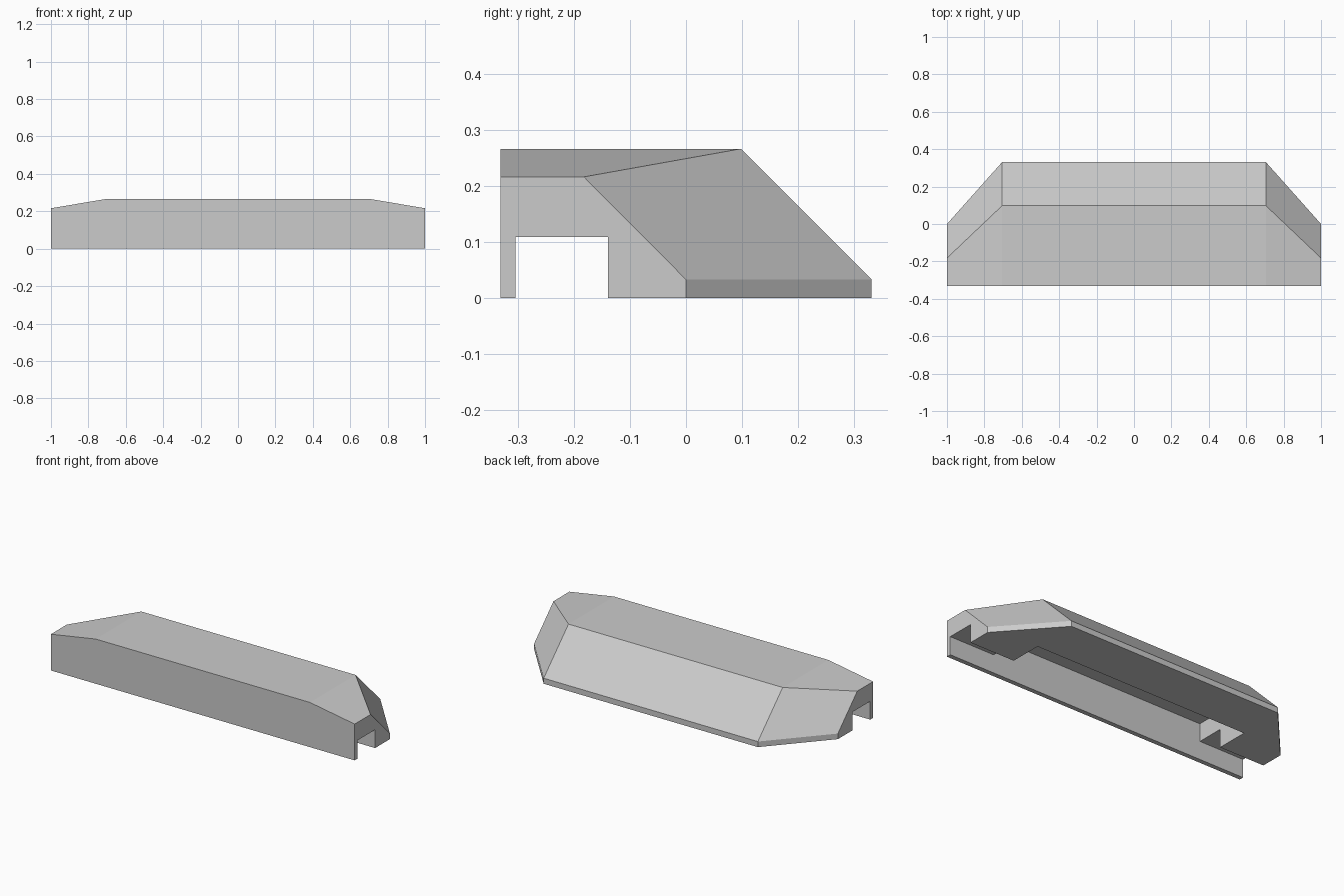
import bpy
import bmesh
from mathutils import Matrix, Vector

cube = bpy.data.objects.get("Cube")
if cube:
    bpy.data.objects.remove(cube, do_unlink=True)

# Single flat colour
grey = bpy.data.materials.new("light_grey")
grey.use_nodes = True
colour = (0.6, 0.6, 0.6, 1)
grey.diffuse_color = colour
grey.node_tree.nodes["Principled BSDF"].inputs["Base Color"].default_value = colour


def add_object(name, bm):
    mesh = bpy.data.meshes.new(name)
    bmesh.ops.recalc_face_normals(bm, faces=bm.faces)
    bm.to_mesh(mesh)
    bm.free()
    mesh.materials.append(grey)
    obj = bpy.data.objects.new(name, mesh)
    bpy.context.collection.objects.link(obj)
    return obj


def loft(name, sections):
    """Skin matching (y, z) profiles placed along x and cap both ends."""
    bm = bmesh.new()
    rings = [[bm.verts.new((x, y, z)) for y, z in prof] for x, prof in sections]
    for a, b in zip(rings, rings[1:]):
        for i in range(len(a)):
            j = (i + 1) % len(a)
            bm.faces.new((a[i], a[j], b[j], b[i]))
    bm.faces.new(rings[0])
    bm.faces.new(rings[-1])
    # Merge the coplanar strips into whole panels
    bmesh.ops.dissolve_limit(bm, angle_limit=0.01, verts=bm.verts, edges=bm.edges)
    return add_object(name, bm)


def cut_box(target, low, high):
    """Subtract a box given by two opposite corners."""
    low, high = Vector(low), Vector(high)
    bm = bmesh.new()
    bmesh.ops.create_cube(bm, size=1, matrix=Matrix.Translation((low + high) / 2)
                          @ Matrix.Diagonal((*(high - low), 1)))
    cutter = add_object("cutter", bm)
    cutter.hide_render = True
    mod = target.modifiers.new("cut", "BOOLEAN")
    mod.operation = "DIFFERENCE"
    mod.solver = "EXACT"
    mod.object = cutter
    bpy.context.view_layer.objects.active = target
    bpy.ops.object.modifier_apply(modifier=mod.name)
    bpy.data.objects.remove(cutter, do_unlink=True)


# Outer shell: flat front, sloped back, tapered ends
FRONT, INNER_FRONT = -0.331, -0.304
end = [(FRONT, 0), (FRONT, 0.216), (-0.182, 0.216), (0, 0.033), (0, 0)]
middle = [(FRONT, 0), (FRONT, 0.266), (0.098, 0.266), (0.331, 0.033), (0.331, 0)]
shell = loft("housing_shell", [(-1, end), (-0.705, middle), (0.705, middle), (1, end)])

# Deep cavity under the middle, then the groove through both ends
cut_box(shell, (-0.705, INNER_FRONT, -0.1), (0.705, 0.055, 0.215))
cut_box(shell, (-1.1, INNER_FRONT, -0.1), (1.1, -0.139, 0.109))
